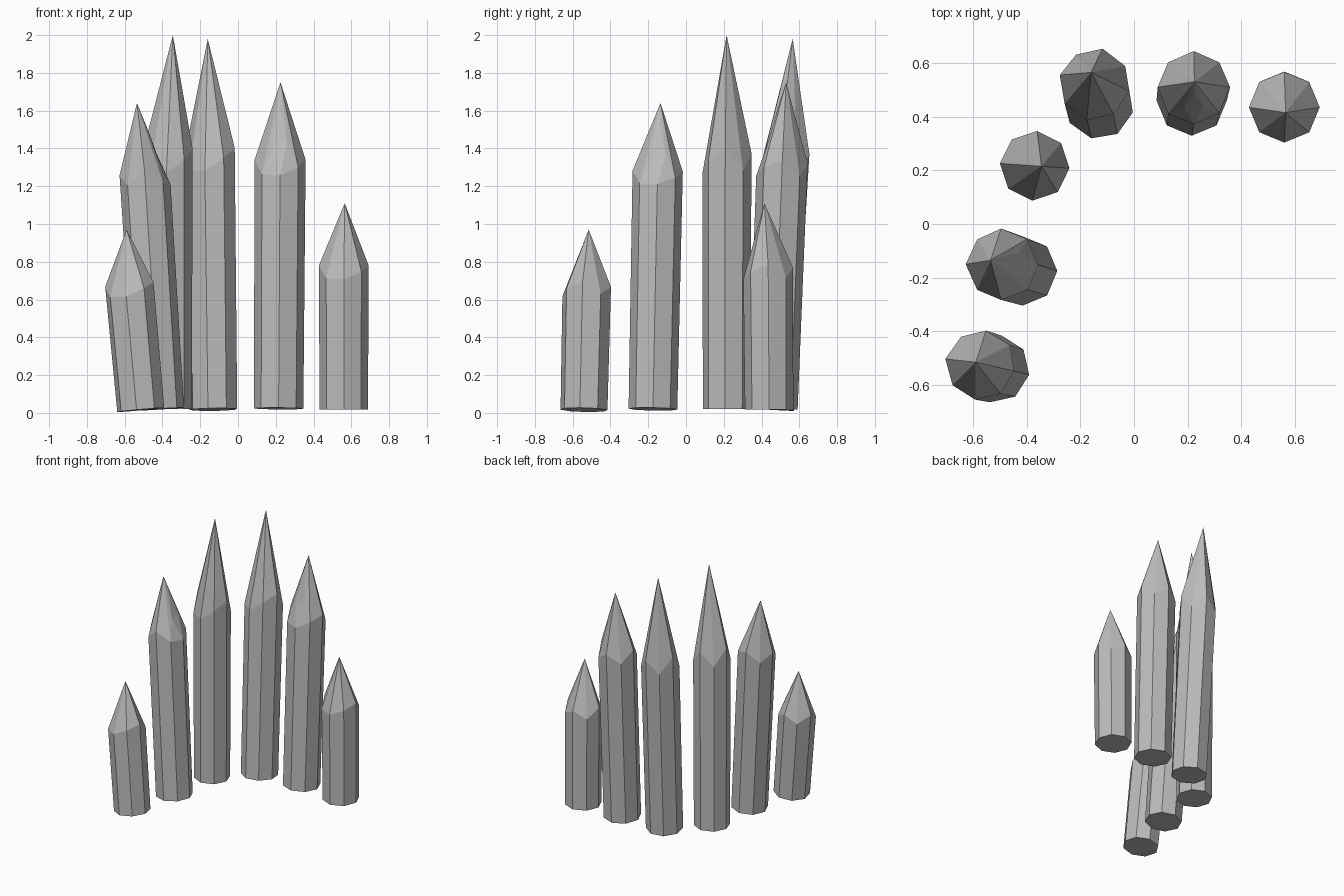
import bpy, bmesh, math
from mathutils import Vector

cube = bpy.data.objects.get("Cube")
if cube:
    bpy.data.objects.remove(cube, do_unlink=True)

grey = bpy.data.materials.new("plain_grey")
grey.use_nodes = True
colour = (0.5, 0.5, 0.5, 1)
grey.diffuse_color = colour
grey.node_tree.nodes["Principled BSDF"].inputs["Base Color"].default_value = colour

SIDES = 8
# How far each corner of the carved rim dips, as a share of the point's length
DIPS = [0, 0.2, 0.04, 0.2, 0, 0.2, 0.22, 0.1]


def stake(name, base, shoulder, tip, radius, turn=0, notch=None):
    """Leaning eight-sided post with a hand-carved point and an optional whittled facet."""
    base, shoulder, tip = Vector(base), Vector(shoulder), Vector(tip)
    lean = (shoulder - base) / (shoulder.z - base.z)
    length = tip.z - shoulder.z
    bm = bmesh.new()
    bottom, rim = [], []
    for i in range(SIDES):
        a = math.radians(turn) + math.tau * i / SIDES
        out = Vector((math.cos(a), math.sin(a), 0))
        out.z = -out.dot(lean)
        bottom.append(bm.verts.new(base + out * radius * 0.97))
        rim.append(bm.verts.new(shoulder + out * radius - lean * DIPS[i] * length))
    top = bm.verts.new(tip)
    bm.faces.new(bottom[::-1])
    left = right = None
    if notch is not None:
        # Flat diamond shaved off one ridge of the point
        corner = rim[notch].co
        ridge = corner.lerp(tip, 0.34)
        along = (rim[(notch + 1) % SIDES].co - rim[notch - 1].co).normalized()
        inward = (shoulder - corner).normalized() * 0.012
        left = bm.verts.new(ridge - along * 0.038 + inward)
        right = bm.verts.new(ridge + along * 0.038 + inward)
        peak = bm.verts.new(corner.lerp(tip, 0.72))
        bm.faces.new((rim[notch], right, left))
        bm.faces.new((left, right, peak))
    for i in range(SIDES):
        j = (i + 1) % SIDES
        bm.faces.new((bottom[i], bottom[j], rim[j], rim[i]))
        if notch == i:
            bm.faces.new((rim[i], rim[j], right))
            bm.faces.new((right, rim[j], top))
            bm.faces.new((right, top, peak))
        elif notch == j:
            bm.faces.new((rim[i], rim[j], left))
            bm.faces.new((rim[i], left, top))
            bm.faces.new((left, peak, top))
        else:
            bm.faces.new((rim[i], rim[j], top))
    bmesh.ops.recalc_face_normals(bm, faces=bm.faces)
    mesh = bpy.data.meshes.new(name)
    bm.to_mesh(mesh)
    bm.free()
    mesh.materials.append(grey)
    obj = bpy.data.objects.new(name, mesh)
    bpy.context.collection.objects.link(obj)


# Curved row of stakes, from the front right end round to the back left end
stake("front_stake", (-0.515, -0.54, 0.016), (-0.575, -0.525, 0.68), (-0.59, -0.515, 0.97), 0.13, -10)
stake("second_stake", (-0.415, -0.175, 0.02), (-0.495, -0.15, 1.28), (-0.535, -0.135, 1.64), 0.133, 90, 6)
stake("third_stake", (-0.37, 0.215, 0.02), (-0.37, 0.217, 1.4), (-0.345, 0.215, 2.0), 0.13, -4)
stake("fourth_stake", (-0.13, 0.445, 0.018), (-0.147, 0.525, 1.4), (-0.16, 0.565, 1.98), 0.133, -13)
stake("fifth_stake", (0.215, 0.46, 0.023), (0.223, 0.51, 1.34), (0.225, 0.53, 1.75), 0.135, 0, 6)
stake("end_stake", (0.56, 0.44, 0.018), (0.56, 0.435, 0.78), (0.565, 0.415, 1.11), 0.132, 0)
